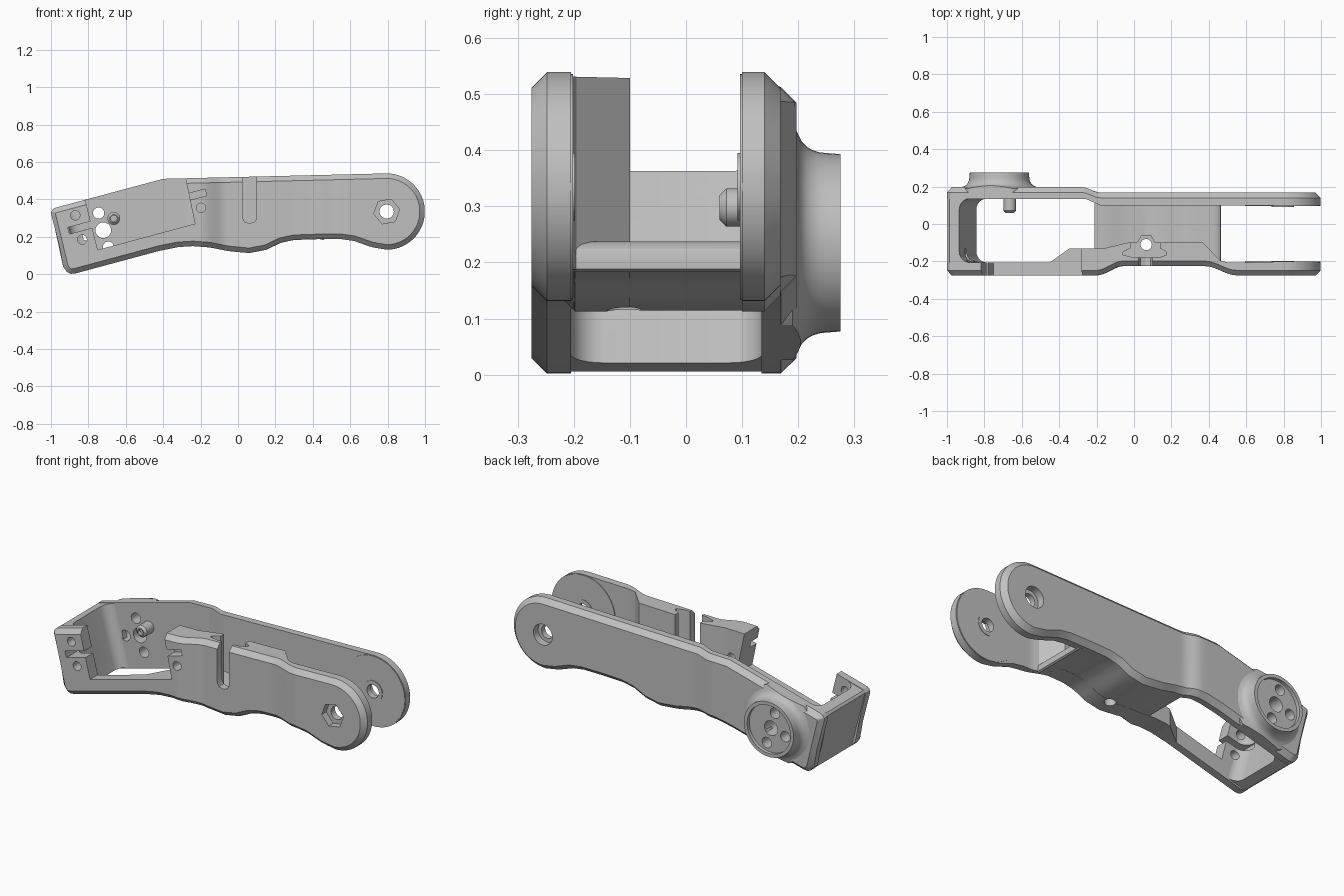
import bpy, bmesh, math
from mathutils import Vector

if "Cube" in bpy.data.objects:
    bpy.data.objects.remove(bpy.data.objects["Cube"])

mat = bpy.data.materials.new("grey plastic")
mat.diffuse_color = (0.53, 0.53, 0.53, 1)
mat.use_nodes = True
mat.node_tree.nodes["Principled BSDF"].inputs["Base Color"].default_value = mat.diffuse_color
PX, PZ, R = 0.795, 0.335, 0.204            # pivot centre and radius
HX, HZ = -0.72, 0.235                      # hub centre
T15 = math.radians(15)
U, W = (math.cos(T15), math.sin(T15)), (-math.sin(T15), math.cos(T15))


def lerp(pts, x, smooth=False):
    if x <= pts[0][0]:
        return pts[0][1]
    for (a, p), (b, q) in zip(pts, pts[1:]):
        if x <= b:
            t = (x - a) / (b - a)
            return p + (q - p) * (t * t * (3 - 2 * t) if smooth else t)
    return pts[-1][1]


LOW = [(-0.87, 0.004), (-0.42, 0.125), (-0.32, 0.145), (-0.24, 0.15), (-0.15, 0.143), (-0.05, 0.123),
       (0.06, 0.113), (0.15, 0.13), (0.23, 0.168), (0.3, 0.183), (0.42, 0.187), (0.55, 0.188),
       (0.62, 0.178), (0.71, 0.146), (0.795, 0.13)]
TOP = [(-0.96, 0.36), (-0.4, 0.51), (0.795, 0.539)]


def make(name, bm):
    bmesh.ops.recalc_face_normals(bm, faces=bm.faces)
    me = bpy.data.meshes.new(name)
    bm.to_mesh(me)
    bm.free()
    me.materials.append(mat)
    ob = bpy.data.objects.new(name, me)
    bpy.context.collection.objects.link(ob)
    return ob


def prism(name, pts, a, b, place):
    """Extrude a 2D polygon from a to b; place maps (p, q, depth) to 3D."""
    bm = bmesh.new()
    lo = [bm.verts.new(place(p, q, a)) for p, q in pts]
    hi = [bm.verts.new(place(p, q, b)) for p, q in pts]
    bm.faces.new(lo)
    bm.faces.new(hi)
    for i in range(len(pts)):
        j = (i + 1) % len(pts)
        bm.faces.new((lo[i], lo[j], hi[j], hi[i]))
    return make(name, bm)


def side(p, q, d):
    return (p, d, q)


def plan(p, q, d):
    return (p, q, d)


def tilted(p, q, d):
    return (-0.91 + p * U[0] + d * W[0], q, p * U[1] + d * W[1])


def ring(x, z, r, n=32, turn=0.0):
    return [(x + r * math.cos(turn + math.tau * i / n), z + r * math.sin(turn + math.tau * i / n)) for i in range(n)]


def pin(name, x, z, r, a, b, n=32, turn=0.0):
    return prism(name, ring(x, z, r, n, turn), a, b, side)


def cut(ob, *cutters, op='DIFFERENCE'):
    for c in cutters:
        m = ob.modifiers.new("cut", 'BOOLEAN')
        m.object, m.solver, m.operation = c, 'EXACT', op
        dg = bpy.context.evaluated_depsgraph_get()
        me = bpy.data.meshes.new_from_object(ob.evaluated_get(dg))
        ob.modifiers.clear()
        ob.data = me


def drop(*cutters):
    for c in cutters:
        bpy.data.objects.remove(c)


# pairs of upper and lower outline points along the arm
pairs = [((-1.0, 0.325), (-0.955, 0.15)), ((-0.999, 0.335), (-0.935, 0.04)),
         ((-0.985, 0.352), (-0.915, 0.012)), ((-0.96, 0.36), (-0.895, 0.002)), ((-0.9, 0.376), (-0.87, 0.004))]
xs = [-0.8, -0.6, -0.5, -0.45, -0.42, -0.4, -0.37, -0.345, -0.32, -0.28, -0.26, -0.24, -0.22, -0.2, -0.18, -0.16,
      -0.14, -0.12, -0.1, -0.08, -0.06, -0.035, 0.0, 0.06, 0.1, 0.15, 0.19, 0.23, 0.26, 0.3, 0.37, 0.4, 0.42, 0.44,
      0.46, 0.48, 0.5, 0.52, 0.55, 0.58, 0.62, 0.66, 0.71, 0.75]
pairs += [((x, lerp(TOP, x)), (x, lerp(LOW, x))) for x in xs]
for i in range(15):
    t = math.radians(i * 6.1)
    s, c = R * math.sin(t), R * math.cos(t)
    pairs.append(((PX + s, PZ + c), (PX + s, PZ - c)))
outline = [p[0] for p in pairs] + [p[1] for p in reversed(pairs)]


def plate(name, inner, outer, ch):
    """Arm plate with a chamfered outer rim; inner and outer give y along x."""
    n, loop = len(pairs), outline
    sgn = 1 if lerp(outer, 0) > lerp(inner, 0) else -1
    inset = []
    for i, p in enumerate(loop):
        a, b = Vector(loop[i - 1]), Vector(loop[(i + 1) % len(loop)])
        d = (b - a).normalized()
        inset.append((p[0] + d.y * ch, p[1] - d.x * ch))
    bm = bmesh.new()
    v = [[bm.verts.new((x, lerp(inner, x), z)) for x, z in loop],
         [bm.verts.new((x, lerp(outer, x, True) - sgn * ch, z)) for x, z in loop],
         [bm.verts.new((p[0], lerp(outer, q[0], True), p[1])) for p, q in zip(inset, loop)]]
    m = 2 * n
    for k in range(2):
        for i in range(m):
            j = (i + 1) % m
            bm.faces.new((v[k][i], v[k][j], v[k + 1][j], v[k + 1][i]))
    for k in (0, 2):
        for i in range(n - 1):
            bm.faces.new((v[k][i], v[k][i + 1], v[k][m - 2 - i], v[k][m - 1 - i]))
    return make(name, bm)


# side plates
back = plate("back_plate", [(-0.26, 0.135), (-0.18, 0.1)], [(-0.28, 0.197), (-0.18, 0.168)], 0.028)
front = plate("front_plate", [(-0.45, -0.205), (-0.345, -0.13), (-0.16, -0.13), (-0.035, -0.1), (0.37, -0.1),
                              (0.46, -0.195), (0.5, -0.205)],
              [(-0.2, -0.275), (-0.06, -0.225), (0.38, -0.225), (0.55, -0.275)], 0.027)

# open window, slot and nut pocket in the front plate
window = prism("window", [(-0.85, 0.53), (-0.75, 0.13), (-0.23, 0.27), (-0.295, 0.58)], -0.4, 0.0, side)
slot = prism("slot", [(0.025, 0.7), (0.025, 0.3), (0.036, 0.28), (0.0625, 0.272), (0.089, 0.28), (0.1, 0.3),
                      (0.1, 0.7)], -0.4, 0.0, side)
pocket = prism("pocket", [(-0.02, -0.08), (-0.02, -0.13), (-0.06, -0.15), (-0.06, -0.165), (0, -0.18), (0.13, -0.18),
                          (0.175, -0.165), (0.175, -0.15), (0.14, -0.13), (0.14, -0.08)], 0.2, 0.7, plan)


def groove(x, z, l, h, depth):
    pts = [(-l, -h), (l, -h), (l, h), (-l, h)]
    return prism("groove", [(x + p * U[0] + q * W[0], z + p * U[1] + q * W[1]) for p, q in pts], -0.4, depth, side)


details = [groove(-0.84, 0.25, 0.068, 0.018, -0.13), groove(-0.22, 0.425, 0.05, 0.018, -0.215)]
details += [pin("screw_hole", x, z, 0.025, -0.4, -0.08, 20) for x, z in
            ((-0.87, 0.315), (-0.833, 0.185), (-0.198, 0.355))]
cut(front, window, slot, pocket, *details)

# pivot bores with a hexagon recess in front and a round one behind, plus thin washers and discs
bore = pin("bore", PX, PZ, 0.038, -0.5, 0.5)
hexa = pin("hexagon", PX, PZ, 0.07, -0.4, -0.235, 6, math.radians(10))
round_recess = pin("round_recess", PX, PZ, 0.06, 0.125, 0.4)
cut(front, bore, hexa)
cut(back, bore, round_recess)
for args in (("front_washer", 0.06, -0.21, -0.198), ("front_disc", 0.201, -0.21, -0.201),
             ("back_washer", 0.06, 0.092, 0.105), ("back_disc", 0.201, 0.096, 0.105)):
    cut(pin(args[0], PX, PZ, args[1], args[2], args[3], 64), bore)

# floor joining the plates, with a vertical screw hole and nut
fx = [-0.21 + 0.645 * i / 24 for i in range(25)]
low = [(x, lerp(LOW, x) + 0.001) for x in fx]
high = [(x, lerp(LOW, x) + 0.05) for x in fx]
nose = [(0.455, 0.183), (0.465, 0.188), (0.466, 0.212), (0.462, 0.224), (0.452, 0.232)]
floor = prism("floor", low + nose + high[::-1], -0.2, 0.12, side)
vertical = prism("vertical_hole", ring(0.065, -0.11, 0.03), 0.0, 0.7, plan)
nut = prism("nut", ring(0.065, -0.11, 0.055, 6), 0.15, 0.208, plan)
for ob in (floor, nut, front):
    cut(ob, vertical)

# slanted end wall with rounded inner corners
arc = [math.radians(15 * i) for i in range(7)]
wall = [(0.002, -0.247), (0.002, 0.169), (0.13, 0.169), (0.13, 0.136)]
wall += [(0.13 - 0.06 * math.sin(a), 0.076 + 0.06 * math.cos(a)) for a in arc[1:]]
wall += [(0.13 - 0.06 * math.cos(a), -0.146 - 0.06 * math.sin(a)) for a in arc]
wall += [(0.13, -0.247)]
end_wall = prism("end_wall", wall, 0.003, 0.357, tilted)
cut(end_wall, window, details[0], details[2], details[3])
# soften the outer top and bottom edges to the plate outline
body = prism("body", outline, -0.5, 0.5, side)
cut(end_wall, body, op='INTERSECT')

# flared round hub on the back, trimmed to the arm outline
prof = [(0.0, 0.15), (0.22, 0.15), (0.22, 0.19), (0.2, 0.198)]
prof += [(0.16 + 0.04 * (1 - math.sin(a)), 0.2 + 0.05 * (1 - math.cos(a))) for a in arc[1:]]
prof += [(0.158, 0.275), (0.138, 0.275), (0.138, 0.255), (0.0, 0.255)]
bm = bmesh.new()
vs = [bm.verts.new((r, y, 0)) for r, y in prof]
es = [bm.edges.new(e) for e in zip(vs, vs[1:])]
bmesh.ops.spin(bm, geom=vs + es, cent=(0, 0, 0), axis=(0, 1, 0), angle=math.tau, steps=48)
bmesh.ops.remove_doubles(bm, verts=bm.verts, dist=1e-4)
bmesh.ops.translate(bm, verts=bm.verts, vec=(HX, 0, HZ))
hub = make("hub", bm)
hub_holes = [pin("hub_hole", x, z, r, 0.0, 0.5, 24) for x, z, r in
             ((HX, HZ, 0.042), (-0.745, 0.327, 0.03), (-0.693, 0.145, 0.03), (-0.811, 0.21, 0.03))]
cut(hub, body, op='INTERSECT')
cut(hub, *hub_holes)
cut(back, *hub_holes)

# stop peg inside the back plate
peg = pin("peg", -0.664, 0.298, 0.034, 0.06, 0.15)
tip = pin("tip", -0.664, 0.298, 0.016, 0.0, 0.08, 20)
bev = peg.modifiers.new("bevel", 'BEVEL')
bev.width, bev.limit_method, bev.angle_limit = 0.012, 'ANGLE', math.radians(60)
cut(peg, tip)

drop(window, slot, pocket, bore, hexa, round_recess, vertical, tip, body, *details, *hub_holes)

# smooth shading with sharp edges kept
for ob in bpy.context.collection.objects:
    ob.select_set(True)
    bpy.context.view_layer.objects.active = ob
bpy.ops.object.shade_smooth_by_angle(angle=math.radians(32))
